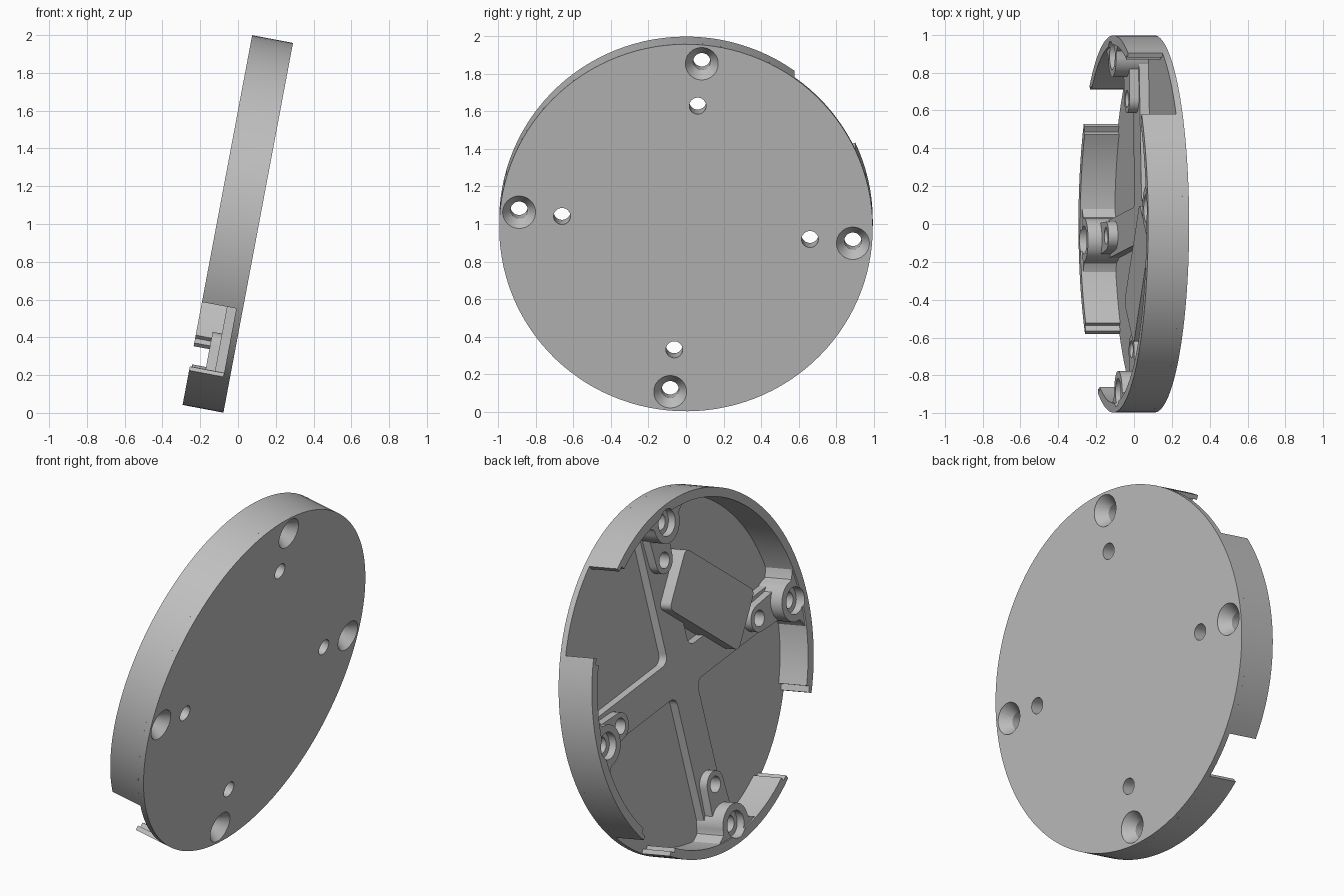
import bpy, bmesh, math
from mathutils import Matrix, Vector

if "Cube" in bpy.data.objects:
    bpy.data.objects.remove(bpy.data.objects["Cube"], do_unlink=True)

# One grey material
grey = bpy.data.materials.new("plain_grey")
grey.use_nodes = True
COL = (0.52, 0.52, 0.52, 1)
grey.diffuse_color = COL
grey.node_tree.nodes["Principled BSDF"].inputs["Base Color"].default_value = COL

# Disc frame: the flat outer face leans, depth is measured inward from it
TILT = math.atan2(0.185, 0.983)
up = Vector((math.sin(TILT), 0, math.cos(TILT)))
side = Vector((0, 1, 0))
out = side.cross(up)
FRAME = Matrix((side, up, out)).transposed().to_4x4()
FRAME.translation = (0.107, 0, 0.98)
FRAME = FRAME @ Matrix.Rotation(math.radians(-5.4), 4, 'Z')

R, FLOOR, RIM_TOP = 0.996, 0.035, 0.22
BOLT_R, PIN_R = 0.894, 0.664


def polar(r, deg, cx=0, cy=0):
    t = math.radians(deg)
    return (cx + r * math.cos(t), cy + r * math.sin(t))


def arc(r, start, end, n, cx=0, cy=0):
    return [polar(r, start + (end - start) * i / n, cx, cy) for i in range(n + 1)]


def turn(points, deg):
    c, s = math.cos(math.radians(deg)), math.sin(math.radians(deg))
    return [(x * c - y * s, x * s + y * c) for x, y in points]


def finish(name, bm):
    bmesh.ops.recalc_face_normals(bm, faces=bm.faces[:])
    mesh = bpy.data.meshes.new(name)
    bm.to_mesh(mesh)
    bm.free()
    mesh.transform(FRAME)
    mesh.materials.append(grey)
    ob = bpy.data.objects.new(name, mesh)
    bpy.context.collection.objects.link(ob)
    return ob


def prism(name, outline, d0, d1):
    """Extrude an outline between two depths behind the outer face."""
    bm = bmesh.new()
    face = bm.faces.new([bm.verts.new((x, y, -d0)) for x, y in outline])
    res = bmesh.ops.extrude_face_region(bm, geom=[face])
    verts = [g for g in res["geom"] if isinstance(g, bmesh.types.BMVert)]
    bmesh.ops.translate(bm, verts=verts, vec=(0, 0, d0 - d1))
    return finish(name, bm)


def lathe(bm, profile, cx, cy, n=28):
    """Closed turned solid from (radius, depth) points."""
    rings = [[bm.verts.new((*polar(r, 360 * i / n, cx, cy), -d)) for i in range(n)]
             for r, d in profile]
    for a, b in zip(rings, rings[1:]):
        for i in range(n):
            bm.faces.new((a[i], a[(i + 1) % n], b[(i + 1) % n], b[i]))
    bm.faces.new(rings[0])
    bm.faces.new(rings[-1])


parts = []

# Base plate
parts.append(prism("base_plate", arc(R, 0, 360, 120)[:-1], 0, FLOOR))

# Rim segments between the three gaps, with stepped ends
for i, (s, e) in enumerate([(59.8, 211.7), (239.8, 307.4), (322.4, 390.4)]):
    n = int((e - s) / 3)
    outline = (arc(R, s, e, n) + [polar(0.97, e), polar(0.97, e - 2)]
               + arc(0.945, e - 2, s + 2, n) + [polar(0.97, s + 2), polar(0.97, s)])
    parts.append(prism(f"rim_segment_{i + 1}", outline, FLOOR, RIM_TOP))

# Raised cross on the floor, rounded in its inner corners
cross = []
for k in range(4):
    arm = [(0.9, -0.1), (0.9, 0.1)] + arc(0.05, 270, 180, 5, 0.15, 0.15)
    cross += turn(arm, 90 * k)
parts.append(prism("floor_cross", cross, 0.02, 0.085))

# Bolt bosses blended into the rim, and pads around the pin holes
half = [(0.95, -0.22), (0.935, -0.18), (0.92, -0.145), (0.905, -0.12)]
boss = half + arc(0.115, 270, 90, 16, BOLT_R, 0) + [(x, -y) for x, y in reversed(half)]
pad = arc(0.075, 90, 270, 14, PIN_R, 0) + [(0.85, -0.085), (0.85, 0.085)]
for k in range(4):
    parts.append(prism(f"bolt_boss_{k + 1}", turn(boss, 90 * k), 0.02, 0.21))
    parts.append(prism(f"pin_pad_{k + 1}", turn(pad, 90 * k), 0.02, 0.135))

# Raised rounded block in one quadrant
block = []
for cx, cy, a in [(0.55, 0.305, 0), (0.275, 0.305, 90), (0.275, -0.305, 180), (0.55, -0.305, 270)]:
    block += arc(0.035, a, a + 90, 5, cx, cy)
parts.append(prism("raised_block", turn(block, 135), 0.02, 0.155))

# Holes: countersunk and counterbored bolt holes, plain pin holes
bm = bmesh.new()
bolt = [(0.088, -0.02), (0.088, 0.003), (0.046, 0.065), (0.046, 0.165), (0.075, 0.165), (0.075, 0.25)]
pin = [(0.045, -0.02), (0.045, 0.25)]
for k in range(4):
    lathe(bm, bolt, *polar(BOLT_R, 90 * k))
    lathe(bm, pin, *polar(PIN_R, 90 * k))
cutter = finish("hole_cutter", bm)
cutter.hide_render = True

for ob in parts:
    bpy.ops.object.select_all(action='DESELECT')
    bpy.context.view_layer.objects.active = ob
    ob.select_set(True)
    if ob.name != "raised_block":
        mod = ob.modifiers.new("holes", 'BOOLEAN')
        mod.operation = 'DIFFERENCE'
        mod.solver = 'EXACT'
        mod.object = cutter
        bpy.ops.object.modifier_apply(modifier=mod.name)
    bpy.ops.object.shade_smooth_by_angle(angle=math.radians(30))

bpy.data.objects.remove(cutter, do_unlink=True)
